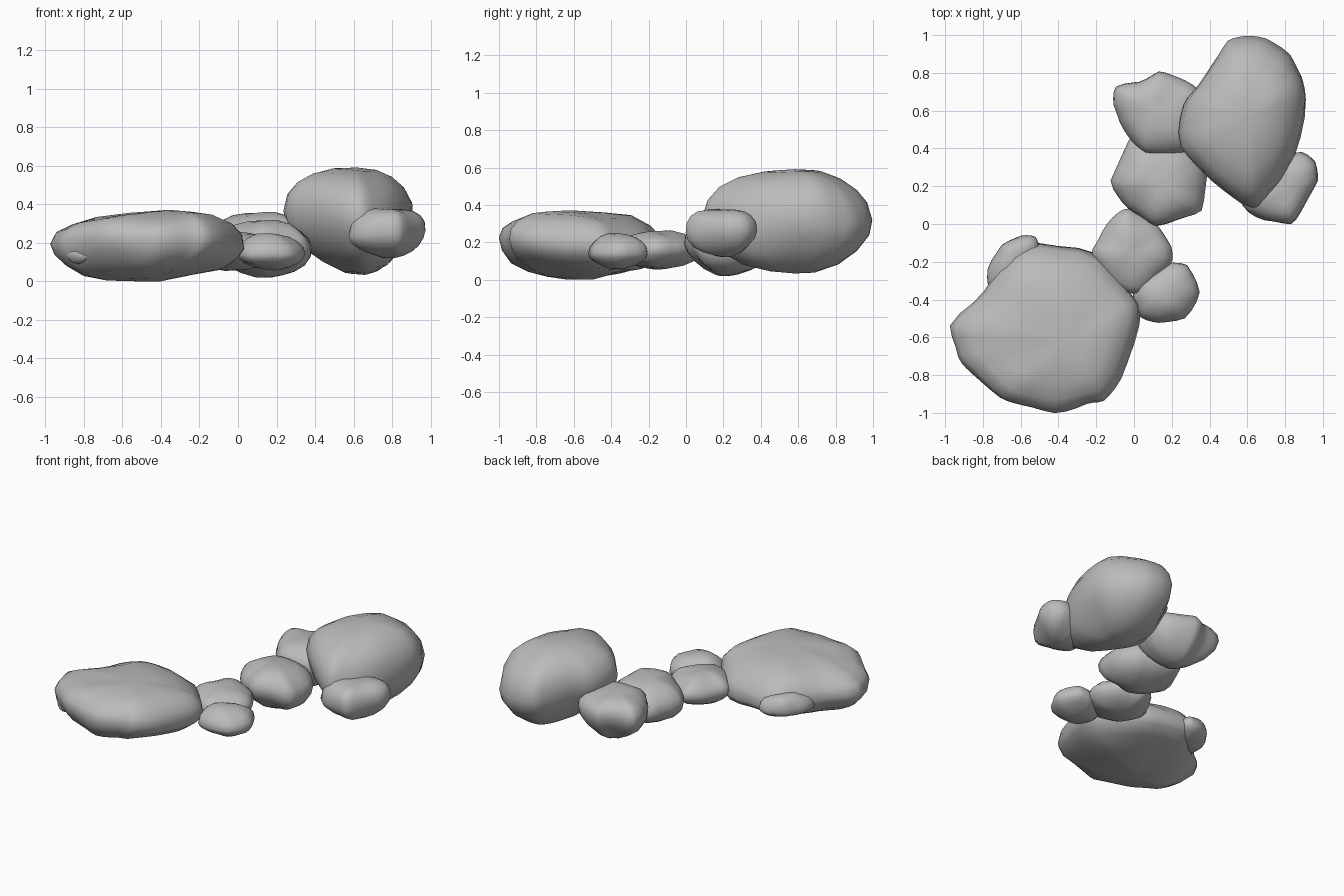
import bpy
import bmesh
import math
from mathutils import Vector, noise

if "Cube" in bpy.data.objects:
    bpy.data.objects.remove(bpy.data.objects["Cube"], do_unlink=True)

stone = bpy.data.materials.new("grey stone")
stone.use_nodes = True
stone_colour = (0.5, 0.5, 0.5, 1)
stone.diffuse_color = stone_colour
stone.node_tree.nodes["Principled BSDF"].inputs["Base Color"].default_value = stone_colour

RINGS = 5   # rings between the rim and each pole
FINE = 3    # steps between neighbouring outline points


def smooth_outline(points):
    """Closed curve through the outline points, softened between them."""
    result = []
    count = len(points)
    for i in range(count):
        a, b, c, d = (Vector(points[(i + k) % count]) / 100 for k in (-1, 0, 1, 2))
        for step in range(FINE):
            t = step / FINE
            curve = b + (c - a) * t / 2 + (a * 2 - b * 5 + c * 4 - d) * t ** 2 / 2
            curve += (b * 3 - a - c * 3 + d) * t ** 3 / 2
            result.append(curve.lerp(b.lerp(c, t), 0.4))
    return result


def rock(name, outline, rim, crown, base, upper=2.1, lower=1.8, tilt=(0, 0), lumps=0.06):
    """Boulder: widest outline seen from above, closed by a crown and a base.
    Outline, rim, crown and base are in hundredths; upper and lower set the
    fullness of each half, tilt is the slope of the rim along x and y."""
    rim_loop = smooth_outline(outline)
    middle = sum(rim_loop, Vector((0, 0))) / len(rim_loop)
    rim_heights = [rim / 100 + (p - middle).dot(Vector(tilt)) for p in rim_loop]
    crown = Vector(crown) / 100
    base = Vector(base) / 100
    bm = bmesh.new()

    def ring(pole, fullness, angle):
        spread = math.cos(angle) ** (2 / fullness)
        rise = math.sin(angle) ** (2 / fullness)
        loop = []
        for p, rim_z in zip(rim_loop, rim_heights):
            flat = pole.xy.lerp(p, spread)
            loop.append(bm.verts.new((flat.x, flat.y, rim_z + (pole.z - rim_z) * rise)))
        return loop

    # Stack the rings from base to crown
    quarter = math.pi / 2
    loops = [ring(base, lower, quarter * k / RINGS) for k in range(RINGS - 1, 0, -1)]
    loops += [ring(crown, upper, quarter * k / RINGS) for k in range(RINGS)]
    size = len(rim_loop)
    for low, high in zip(loops, loops[1:]):
        for i in range(size):
            j = (i + 1) % size
            bm.faces.new((low[i], low[j], high[j], high[i]))
    bottom, top = bm.verts.new(base), bm.verts.new(crown)
    for i in range(size):
        j = (i + 1) % size
        bm.faces.new((bottom, loops[0][j], loops[0][i]))
        bm.faces.new((top, loops[-1][i], loops[-1][j]))

    # Shallow weathered lumps, scaled to the rock
    bmesh.ops.recalc_face_normals(bm, faces=bm.faces)
    bm.normal_update()
    height = crown.z - base.z
    moves = [(v, v.normal * noise.noise(v.co / height * 1.7) * height * lumps)
             for v in bm.verts]
    for v, move in moves:
        v.co += move
        v.co.z = max(v.co.z, 0)

    mesh = bpy.data.meshes.new(name)
    bm.to_mesh(mesh)
    bm.free()
    mesh.materials.append(stone)
    obj = bpy.data.objects.new(name, mesh)
    bpy.context.collection.objects.link(obj)
    bpy.ops.object.select_all(action="DESELECT")
    obj.select_set(True)
    bpy.context.view_layer.objects.active = obj
    bpy.ops.object.shade_smooth_by_angle(angle=math.radians(60))
    return obj


# The two large boulders
rock("flat_boulder",
     [(-97, -54), (-80, -35), (-65, -14), (-50, -9), (-20, -17), (-3, -34), (3, -42),
      (3, -53), (-6, -82), (-16, -94), (-25, -95), (-42, -100), (-60, -97),
      (-71, -92), (-85, -78), (-93, -70)],
     rim=19, crown=(-36, -62, 37.5), base=(-57, -64, 0), upper=2.2, lower=1.9,
     tilt=(-0.02, -0.09))
rock("tall_boulder",
     [(59, 100), (49, 98), (40, 86), (33, 73), (27, 63), (25, 41), (41, 22), (57, 10),
      (66, 9), (79, 22), (86, 36), (91, 66), (90, 78), (83, 90), (70, 98)],
     rim=33, crown=(62, 58, 60), base=(66, 58, 3), upper=2.25, lower=1.75,
     tilt=(-0.09, -0.03))

# Stepping stones between them
rock("back_stone",
     [(-9, 72), (3, 75), (13, 81), (23, 77), (34, 70), (38, 56), (32, 40),
      (20, 37), (6, 37), (-1, 44), (-8, 54), (-11, 63)],
     rim=24, crown=(11, 59, 36), base=(15, 59, 4), upper=2.3)
rock("middle_stone",
     [(-12, 23), (-2, 44), (14, 46), (31, 40), (38, 25), (36, 7), (23, 2),
      (11, -1), (3, 4), (-6, 11)],
     rim=18, crown=(13, 21, 32), base=(18, 22, 2), tilt=(0, -0.06))
rock("link_stone",
     [(-6, 8), (-1, 8), (12, -1), (20, -12), (19, -22), (3, -37), (-13, -32),
      (-22, -16), (-19, -8), (-12, 4)],
     rim=16, crown=(-3, -15, 26), base=(-1, -14, 5))

# Small stones at the sides
rock("front_stone",
     [(12, -24), (18, -21), (28, -22), (35, -36), (27, -50), (13, -52), (4, -49),
      (-1, -40), (2, -31)],
     rim=14, crown=(15, -36, 25), base=(18, -37, 6))
rock("side_stone",
     [(89, 38), (96, 33), (97, 23), (90, 10), (83, 0), (69, 2), (58, 10), (60, 26),
      (74, 37)],
     rim=25, crown=(80, 18, 38), base=(82, 20, 12), upper=2.5, tilt=(0.08, 0))
rock("far_stone",
     [(-77, -24), (-70, -11), (-60, -6), (-52, -7), (-50, -18), (-58, -34), (-76, -36)],
     rim=15, crown=(-64, -17, 25), base=(-63, -20, 9))
rock("edge_pebble",
     [(-89, -74), (-82, -70), (-77, -74), (-78, -81), (-84, -79)],
     rim=14, crown=(-83, -75, 18), base=(-83, -75, 9))
